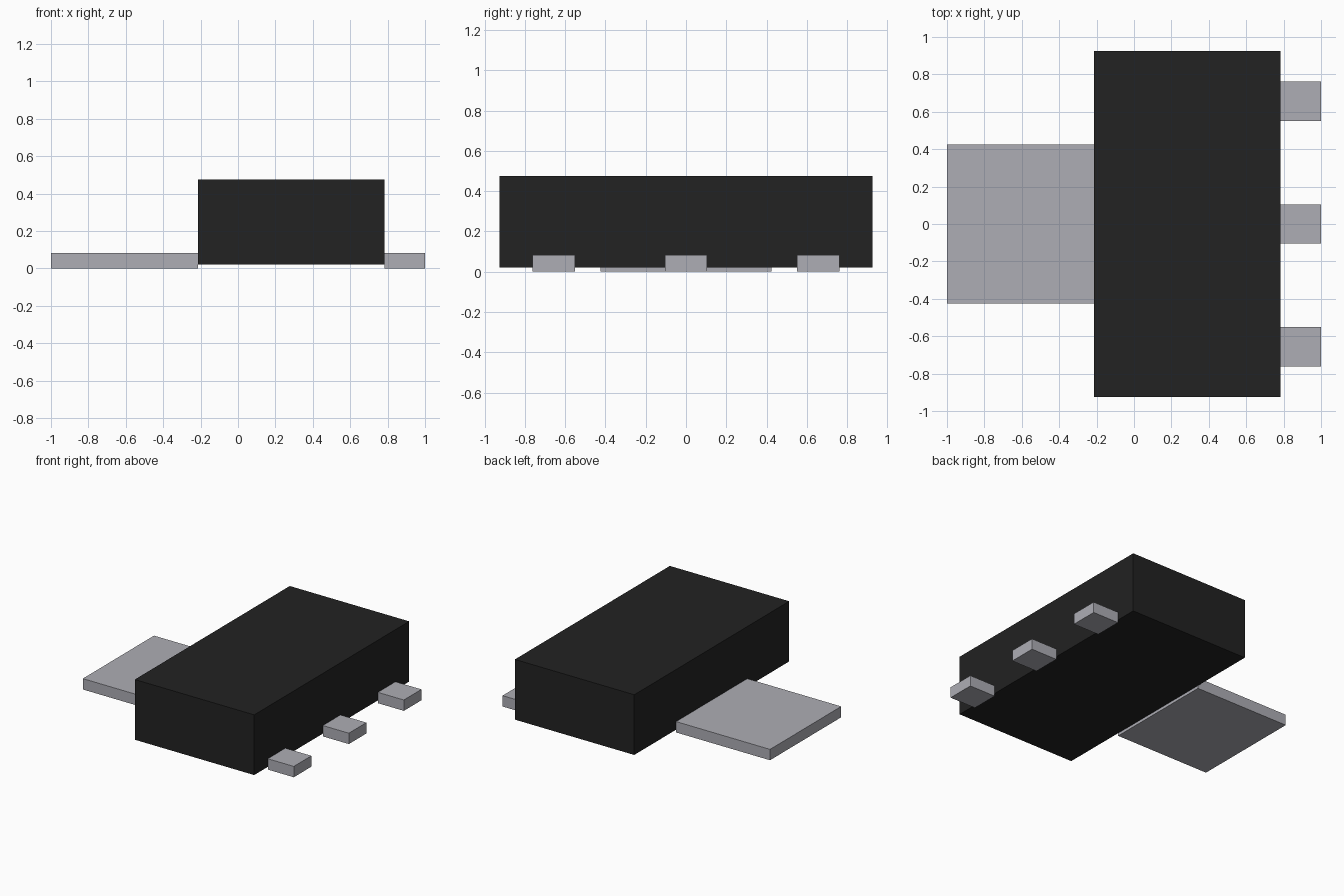
import bpy
from mathutils import Matrix, Vector
import bmesh

cube = bpy.data.objects.get("Cube")
if cube:
    bpy.data.objects.remove(cube, do_unlink=True)


def make_material(name, color):
    mat = bpy.data.materials.new(name)
    mat.use_nodes = True
    mat.diffuse_color = color
    mat.node_tree.nodes["Principled BSDF"].inputs["Base Color"].default_value = color
    return mat


def add_box(name, low, high, mat):
    """Axis-aligned box between two opposite corners."""
    low, high = Vector(low), Vector(high)
    bm = bmesh.new()
    bmesh.ops.create_cube(bm, size=1, matrix=Matrix.Diagonal((*(high - low), 1)))
    mesh = bpy.data.meshes.new(name)
    bm.to_mesh(mesh)
    bm.free()
    mesh.materials.append(mat)
    obj = bpy.data.objects.new(name, mesh)
    obj.location = (low + high) / 2
    bpy.context.collection.objects.link(obj)
    return obj


black_plastic = make_material("black plastic", (0.016, 0.016, 0.016, 1))
tinned_metal = make_material("tinned metal", (0.42, 0.42, 0.46, 1))

body_left, body_right = -0.215, 0.783
metal_top = 0.082

# Moulded package, raised slightly off the board
add_box("package_body", (body_left, -0.925, 0.021), (body_right, 0.925, 0.476), black_plastic)

# Wide tab on one side
add_box("wide_tab", (-1, -0.425, 0), (body_left, 0.425, metal_top), tinned_metal)

# Three small leads on the other side
pitch, half_width = 0.657, 0.105
for label, step in (("front", -1), ("middle", 0), ("back", 1)):
    y = step * pitch
    add_box(label + "_lead", (body_right, y - half_width, 0),
            (1, y + half_width, metal_top), tinned_metal)
